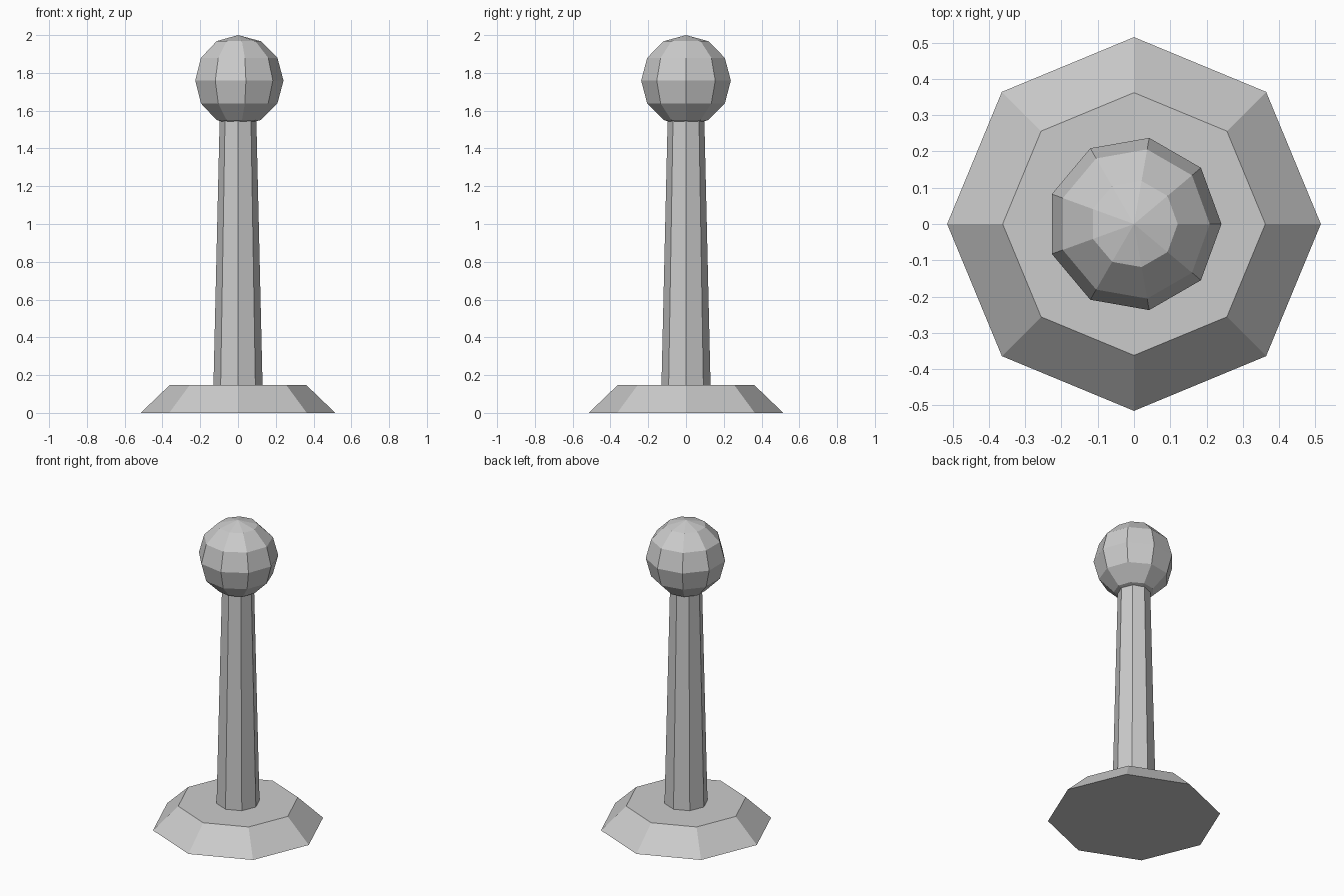
import bpy
import bmesh
from math import sin, cos, pi

cube = bpy.data.objects.get("Cube")
if cube:
    bpy.data.objects.remove(cube, do_unlink=True)

# Single plain grey
GREY = (0.6, 0.6, 0.6, 1.0)
grey = bpy.data.materials.new("light_grey")
grey.use_nodes = True
grey.diffuse_color = GREY
grey.node_tree.nodes["Principled BSDF"].inputs["Base Color"].default_value = GREY


def turned(name, profile, sides):
    """Flat-faceted solid of revolution from (radius, z) points, bottom to top."""
    bm = bmesh.new()
    rings = []
    for r, z in profile:
        count = sides if r > 1e-5 else 1
        rings.append([bm.verts.new((r * cos(2 * pi * i / sides),
                                    r * sin(2 * pi * i / sides), z))
                      for i in range(count)])
    for low, high in zip(rings, rings[1:]):
        for i in range(sides):
            j = (i + 1) % sides
            if len(low) == 1:
                bm.faces.new((low[0], high[j], high[i]))
            elif len(high) == 1:
                bm.faces.new((low[i], low[j], high[0]))
            else:
                bm.faces.new((low[i], low[j], high[j], high[i]))
    # Close open ends
    for ring in (rings[0], rings[-1]):
        if len(ring) > 1:
            bm.faces.new(ring)
    bmesh.ops.recalc_face_normals(bm, faces=bm.faces[:])
    mesh = bpy.data.meshes.new(name)
    bm.to_mesh(mesh)
    bm.free()
    mesh.materials.append(grey)
    obj = bpy.data.objects.new(name, mesh)
    bpy.context.collection.objects.link(obj)
    return obj


# Bevelled octagonal foot
turned("base", [(0.515, 0), (0.362, 0.147)], 8)

# Tapered octagonal shaft, ending just inside the ball
turned("post", [(0.13, 0.147), (0.097, 1.56)], 8)

# Nine-sided ball knob
R, BANDS = 0.241, 6
ball = [(R * sin(pi * k / BANDS), 2 - R - R * cos(pi * k / BANDS))
        for k in range(BANDS + 1)]
turned("ball_knob", ball, 9)
